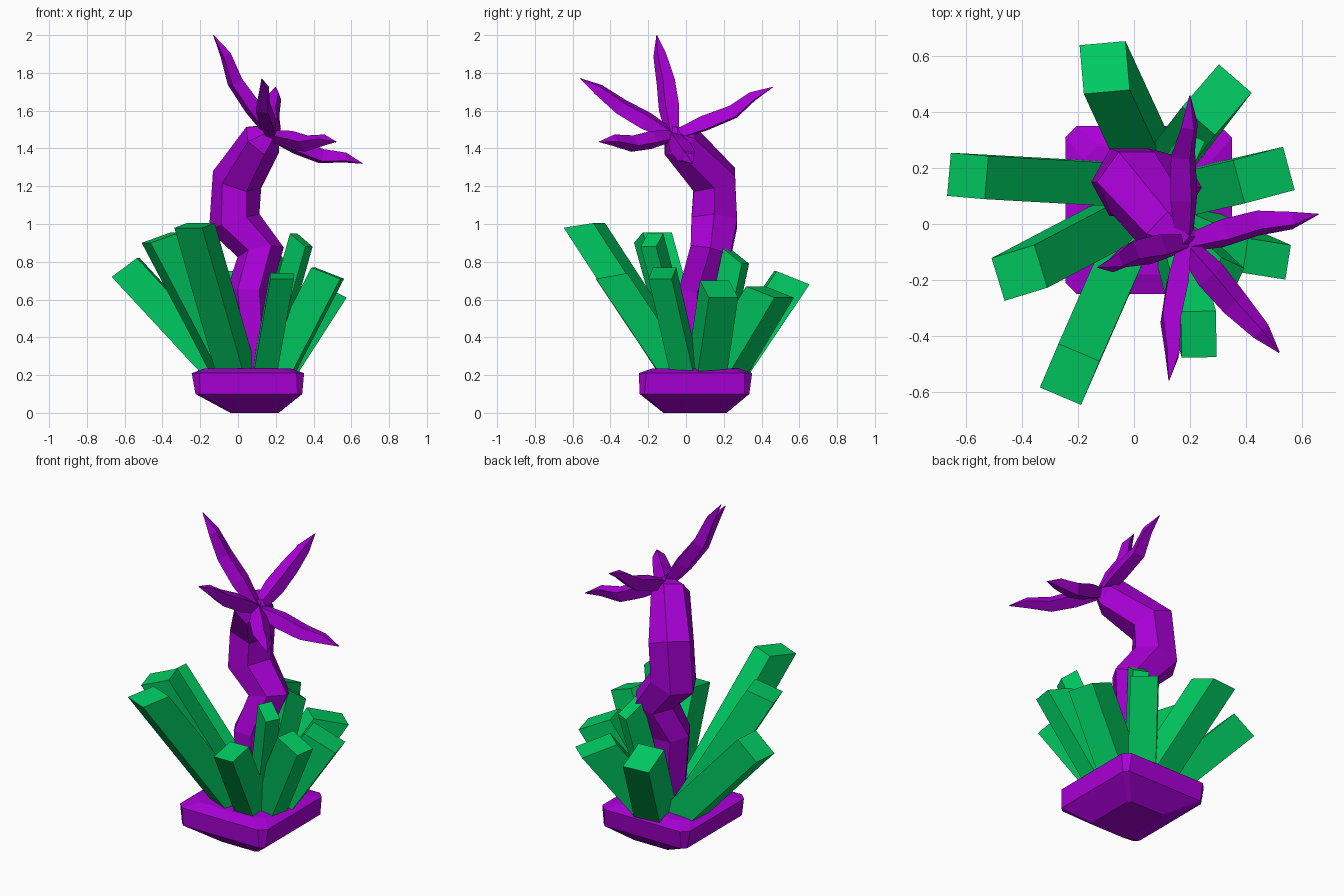
import bpy, bmesh, math
from mathutils import Vector

if "Cube" in bpy.data.objects:
    bpy.data.objects.remove(bpy.data.objects["Cube"])


def material(name, color):
    m = bpy.data.materials.new(name)
    m.diffuse_color = color
    m.use_nodes = True
    m.node_tree.nodes["Principled BSDF"].inputs["Base Color"].default_value = m.diffuse_color
    return m


PURPLE = material("purple", (0.40, 0.0, 0.68, 1))
GREEN = material("green", (0.0, 0.60, 0.12, 1))


def skin(name, rings, mat):
    """Join equal-sized rings of points into a closed flat-shaded solid."""
    bm = bmesh.new()
    rows = [[bm.verts.new(p) for p in ring] for ring in rings]
    n = len(rows[0])
    for a, b in zip(rows, rows[1:]):
        for i in range(n):
            j = (i + 1) % n
            bm.faces.new((a[i], a[j], b[j], b[i]))
    bm.faces.new(rows[0][::-1])
    bm.faces.new(rows[-1])
    bmesh.ops.recalc_face_normals(bm, faces=bm.faces)
    me = bpy.data.meshes.new(name)
    bm.to_mesh(me)
    bm.free()
    me.materials.append(mat)
    ob = bpy.data.objects.new(name, me)
    bpy.context.collection.objects.link(ob)
    return ob


def tube(name, points, radii, sides, ref, mat, flat=1.0):
    """Tapered polygonal tube along a path."""
    pts = [Vector(p) for p in points]
    rings = []
    for i, (p, r) in enumerate(zip(pts, radii)):
        t = (pts[min(i + 1, len(pts) - 1)] - pts[max(i - 1, 0)]).normalized()
        u = t.cross(ref).normalized()
        v = u.cross(t)
        ring = []
        for k in range(sides):
            a = 2 * math.pi * k / sides
            ring.append(p + u * r * math.cos(a) + v * r * flat * math.sin(a))
        rings.append(ring)
    return skin(name, rings, mat)


# Rock base: chamfered square rings (x0, x1, y0, y1, z, corner cut)
def square_ring(x0, x1, y0, y1, z, c):
    return [Vector(p) for p in (
        (x0 + c, y0, z), (x1 - c, y0, z), (x1, y0 + c, z), (x1, y1 - c, z),
        (x1 - c, y1, z), (x0 + c, y1, z), (x0, y1 - c, z), (x0, y0 + c, z))]


skin("rock_base", [square_ring(*r) for r in (
    (-0.04, 0.215, -0.12, 0.215, 0.0, 0.015),
    (-0.225, 0.34, -0.245, 0.335, 0.10, 0.025),
    (-0.245, 0.35, -0.25, 0.35, 0.21, 0.04),
    (-0.18, 0.28, -0.18, 0.28, 0.235, 0.05))], PURPLE)

# Crystals: cap centre x, y, azimuth, width, depth, outer z, inner z, foot x, y
crystals = (
    (-0.105, 0.56, 95, 0.165, 0.175, 0.68, 0.75, 0.07, 0.18),
    (0.297, 0.445, 49, 0.155, 0.20, 0.61, 0.67, 0.07, 0.15),
    (0.465, 0.175, 15, 0.16, 0.185, 0.61, 0.70, 0.14, 0.10),
    (0.475, -0.125, -9, 0.125, 0.155, 0.71, 0.77, 0.17, 0.01),
    (0.232, -0.395, -89, 0.125, 0.165, 0.71, 0.74, 0.13, -0.01),
    (-0.23, -0.538, -113, 0.16, 0.17, 0.98, 1.005, 0.01, 0.01),
    (-0.41, -0.175, 197, 0.16, 0.16, 0.90, 0.955, 0.0, 0.04),
    (-0.595, 0.172, 175, 0.155, 0.135, 0.72, 0.82, -0.02, 0.14),
    (0.335, -0.18, -25, 0.09, 0.09, 0.88, 0.95, 0.12, 0.02),
    (0.19, 0.265, 65, 0.09, 0.11, 0.79, 0.87, 0.10, 0.12),
)
FOOT_Z = 0.15
for n, (x, y, az, w, d, zo, zi, fx, fy) in enumerate(crystals, 1):
    out = Vector((math.cos(math.radians(az)), math.sin(math.radians(az)), 0))
    side = Vector((-out.y, out.x, 0)) * w / 2
    top = Vector((x, y, (zo + zi) / 2))
    axis = (top - Vector((fx, fy, FOOT_Z))) / (top.z - FOOT_Z)
    tilt = out * d / 2 + Vector((0, 0, (zo - zi) / 2))
    cap = [top + tilt - side, top + tilt + side, top - tilt + side, top - tilt - side]
    foot = [p - axis * (p.z - FOOT_Z) for p in cap]
    skin(f"crystal_{n}", [foot, cap], GREEN)

# Twisting six-sided trunk
tube("trunk",
     ((0.09, 0.04, 0.18), (0.055, 0.06, 0.64), (0.12, 0.13, 0.85), (-0.02, 0.15, 1.01),
      (-0.005, 0.15, 1.235), (0.13, -0.035, 1.445), (0.195, -0.075, 1.485)),
     (0.10, 0.115, 0.125, 0.14, 0.135, 0.11, 0.04), 6, Vector((0, 1, 0)), PURPLE)

# Star of bent tentacles at the trunk's end
hub = Vector((0.18, -0.07, 1.465))
lean = Vector((0.55, -0.4, 0.73)).normalized()
tips = ((0.20, 0.46, 1.725), (0.66, 0.035, 1.32), (0.52, -0.46, 1.435),
        (0.125, -0.56, 1.77), (-0.13, -0.155, 2.0))
stations = ((0, 0, 0.035), (0.3, -0.014, 0.058), (0.58, -0.03, 0.052),
            (0.8, 0.004, 0.036), (1, 0, 0.002))
for n, tip in enumerate(tips, 1):
    path = [hub.lerp(Vector(tip), t) + lean * s for t, s, r in stations]
    tube(f"tentacle_{n}", path, [s[2] for s in stations], 4, lean, PURPLE, flat=0.85)
